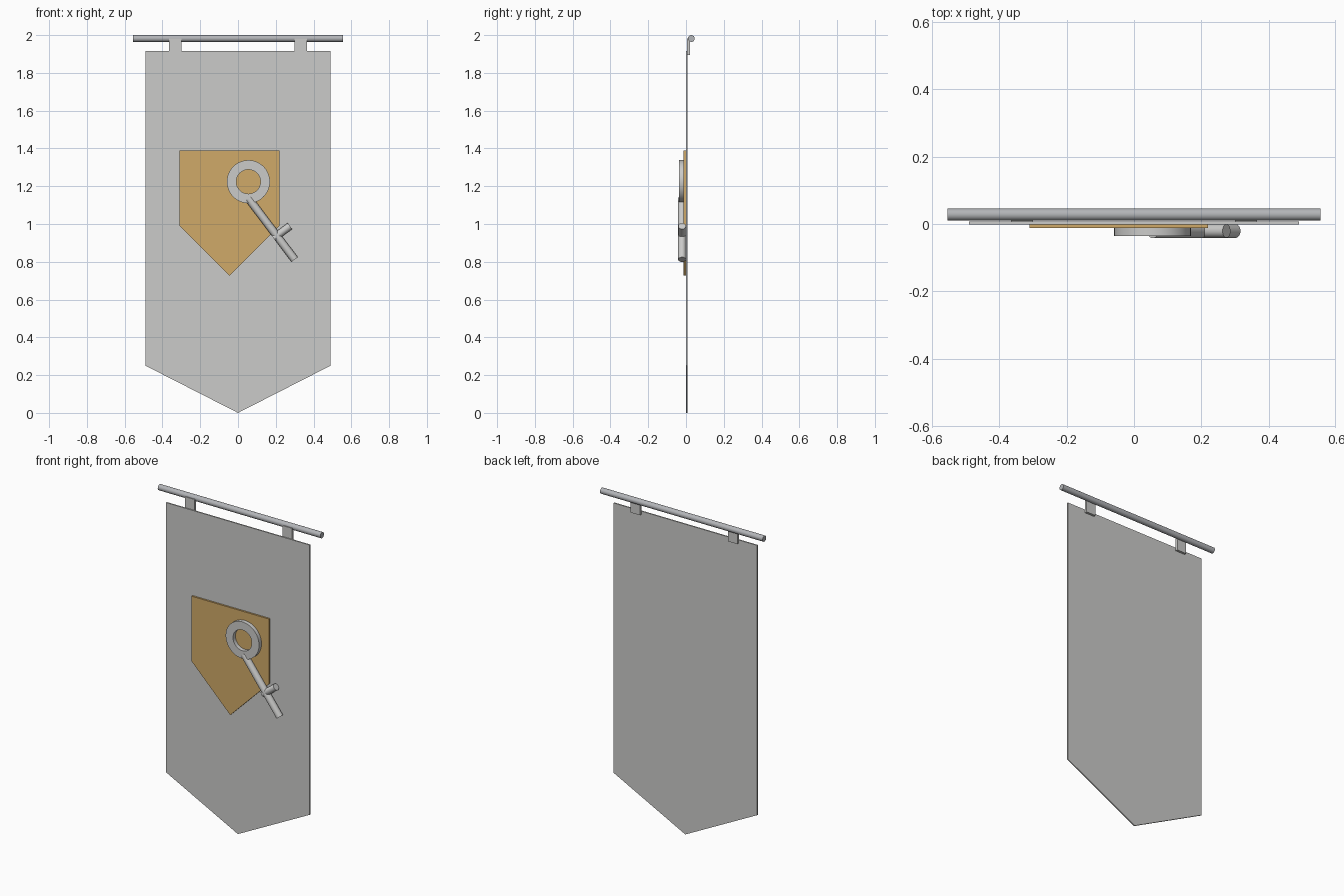
import bpy, bmesh, math
from mathutils import Vector

if "Cube" in bpy.data.objects:
    bpy.data.objects.remove(bpy.data.objects["Cube"], do_unlink=True)


def make_material(name, rgb):
    mat = bpy.data.materials.new(name)
    mat.use_nodes = True
    mat.diffuse_color = (*rgb, 1)
    mat.node_tree.nodes["Principled BSDF"].inputs["Base Color"].default_value = (*rgb, 1)
    return mat


cloth_grey = make_material("cloth grey", (0.60, 0.60, 0.585))
gold = make_material("gold", (0.63, 0.40, 0.14))
steel = make_material("steel grey", (0.45, 0.46, 0.48))
key_grey = make_material("key grey", (0.60, 0.60, 0.59))


def finish(name, bm, mat, smooth=False):
    bmesh.ops.recalc_face_normals(bm, faces=bm.faces)
    mesh = bpy.data.meshes.new(name)
    bm.to_mesh(mesh)
    bm.free()
    mesh.materials.append(mat)
    obj = bpy.data.objects.new(name, mesh)
    bpy.context.collection.objects.link(obj)
    if smooth:
        bpy.ops.object.select_all(action="DESELECT")
        obj.select_set(True)
        bpy.context.view_layer.objects.active = obj
        bpy.ops.object.shade_smooth_by_angle(angle=math.radians(35))
    return obj


def slab(name, outline, y0, y1, mat):
    """Extrude an x-z outline from y0 to y1."""
    bm = bmesh.new()
    face = bm.faces.new([bm.verts.new((x, y0, z)) for x, z in outline])
    ext = bmesh.ops.extrude_face_region(bm, geom=[face])
    moved = [v for v in ext["geom"] if isinstance(v, bmesh.types.BMVert)]
    bmesh.ops.translate(bm, verts=moved, vec=(0, y1 - y0, 0))
    return finish(name, bm, mat)


def pennant(x0, x1, top, shoulder, tip):
    """Rectangle with a pointed lower end."""
    return [(x0, top), (x0, shoulder), ((x0 + x1) / 2, tip), (x1, shoulder), (x1, top)]


def bar(name, start, end, radius, mat, sides=24):
    """Round bar between two points."""
    start, end = Vector(start), Vector(end)
    axis = end - start
    bm = bmesh.new()
    bmesh.ops.create_cone(bm, cap_ends=True, segments=sides, radius1=radius,
                          radius2=radius, depth=axis.length)
    bmesh.ops.rotate(bm, verts=bm.verts, matrix=axis.to_track_quat("Z", "Y").to_matrix())
    bmesh.ops.translate(bm, verts=bm.verts, vec=(start + end) / 2)
    return finish(name, bm, mat, smooth=True)


def flat_ring(name, centre, outer, inner, y0, y1, mat, sides=48):
    """Rectangular section swept round the y axis."""
    bm = bmesh.new()
    profile = [(outer, y0), (outer, y1), (inner, y1), (inner, y0)]
    loops = []
    for i in range(sides):
        a = math.tau * i / sides
        loops.append([bm.verts.new((centre[0] + r * math.cos(a), y, centre[1] + r * math.sin(a)))
                      for r, y in profile])
    for i, loop in enumerate(loops):
        nxt = loops[(i + 1) % sides]
        for j in range(4):
            k = (j + 1) % 4
            bm.faces.new((loop[j], loop[k], nxt[k], nxt[j]))
    return finish(name, bm, mat, smooth=True)


# Hanging cloth and its pole
slab("banner_cloth", pennant(-0.49, 0.49, 1.915, 0.25, 0), -0.001, 0.007, cloth_grey)
bar("hanging_pole", (-0.555, 0.028, 1.982), (0.555, 0.028, 1.982), 0.018, steel)

# Tabs joining cloth to pole
for side, sign in (("right", -1), ("left", 1)):
    a, b = sign * 0.30, sign * 0.365
    slab(side + "_tab", [(a, 1.895), (b, 1.895), (b, 1.982), (a, 1.982)], 0.006, 0.021, cloth_grey)

# Emblem: pointed plate with a key
slab("emblem_plate", pennant(-0.31, 0.22, 1.39, 0.99, 0.727), -0.012, -0.001, gold)
flat_ring("key_bow", (0.055, 1.224), 0.114, 0.064, -0.036, -0.012, key_grey)
bar("key_shaft", (0.056, -0.021, 1.135), (0.30, -0.021, 0.812), 0.021, key_grey)
bar("key_bit", (0.188, -0.021, 0.925), (0.275, -0.021, 0.989), 0.02, key_grey)
